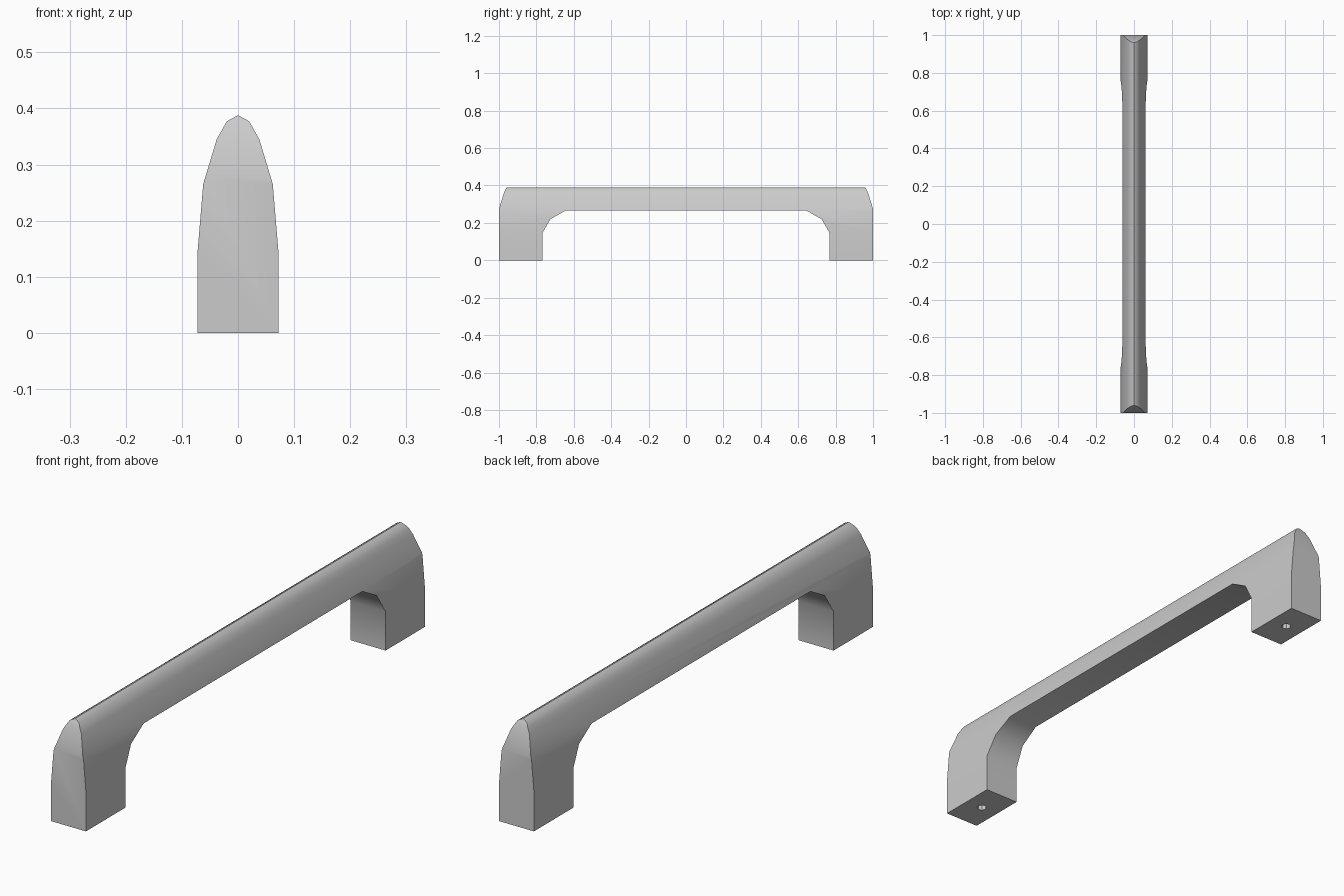
import bpy, bmesh, math
from mathutils import Vector

if "Cube" in bpy.data.objects:
    bpy.data.objects.remove(bpy.data.objects["Cube"])


def prism(name, pts, place, half):
    """Extrude a closed 2D profile symmetrically along the remaining axis."""
    bm = bmesh.new()
    face = bm.faces.new([bm.verts.new(place(a, b, -half)) for a, b in pts])
    new = bmesh.ops.extrude_face_region(bm, geom=[face])["geom"]
    shift = Vector(place(0, 0, 2 * half))
    bmesh.ops.translate(bm, vec=shift, verts=[v for v in new if isinstance(v, bmesh.types.BMVert)])
    bmesh.ops.recalc_face_normals(bm, faces=bm.faces)
    mesh = bpy.data.meshes.new(name)
    bm.to_mesh(mesh)
    bm.free()
    obj = bpy.data.objects.new(name, mesh)
    bpy.context.collection.objects.link(obj)
    return obj


def mirrored(half):
    """Close a half profile by mirroring its first coordinate."""
    return half + [(-a, b) for a, b in reversed(half) if a > 0]


def boolean(obj, other, operation):
    """Apply a boolean and remove the helper."""
    other.hide_render = True
    mod = obj.modifiers.new(operation, 'BOOLEAN')
    mod.operation, mod.object, mod.solver = operation, other, 'EXACT'
    bpy.context.view_layer.objects.active = obj
    bpy.ops.object.modifier_apply(modifier=mod.name)
    bpy.data.objects.remove(other)


# Handle: side outline with two feet and chamfered inner corners
side = mirrored([(0.645, 0.265), (0.725, 0.22), (0.768, 0.145), (0.768, 0),
                 (1, 0), (1, 0.275), (0.972, 0.365), (0.943, 0.42)])
handle = prism("pull_handle", side, lambda y, z, x: (x, y, z), 0.2)

# Pointed-arch cross-section running along the handle
section = mirrored([(0.072, -0.05), (0.072, 0.145), (0.062, 0.265),
                    (0.038, 0.345), (0.02, 0.377), (0, 0.388)])
arch = prism("arch_section", section, lambda x, z, y: (x, y, z), 1.2)
boolean(handle, arch, 'INTERSECT')

# Screw holes in the feet
for s in (-1, 1):
    ring = [(0.018 * math.cos(k * math.pi / 4), s * 0.884 + 0.018 * math.sin(k * math.pi / 4))
            for k in range(8)]
    hole = prism("screw_hole", ring, lambda x, y, z: (x, y, z), 0.15)
    boolean(handle, hole, 'DIFFERENCE')

# Soft sides, crisp end and foot edges
bpy.ops.object.select_all(action='DESELECT')
handle.select_set(True)
bpy.context.view_layer.objects.active = handle
bpy.ops.object.shade_smooth_by_angle(angle=math.radians(35))
